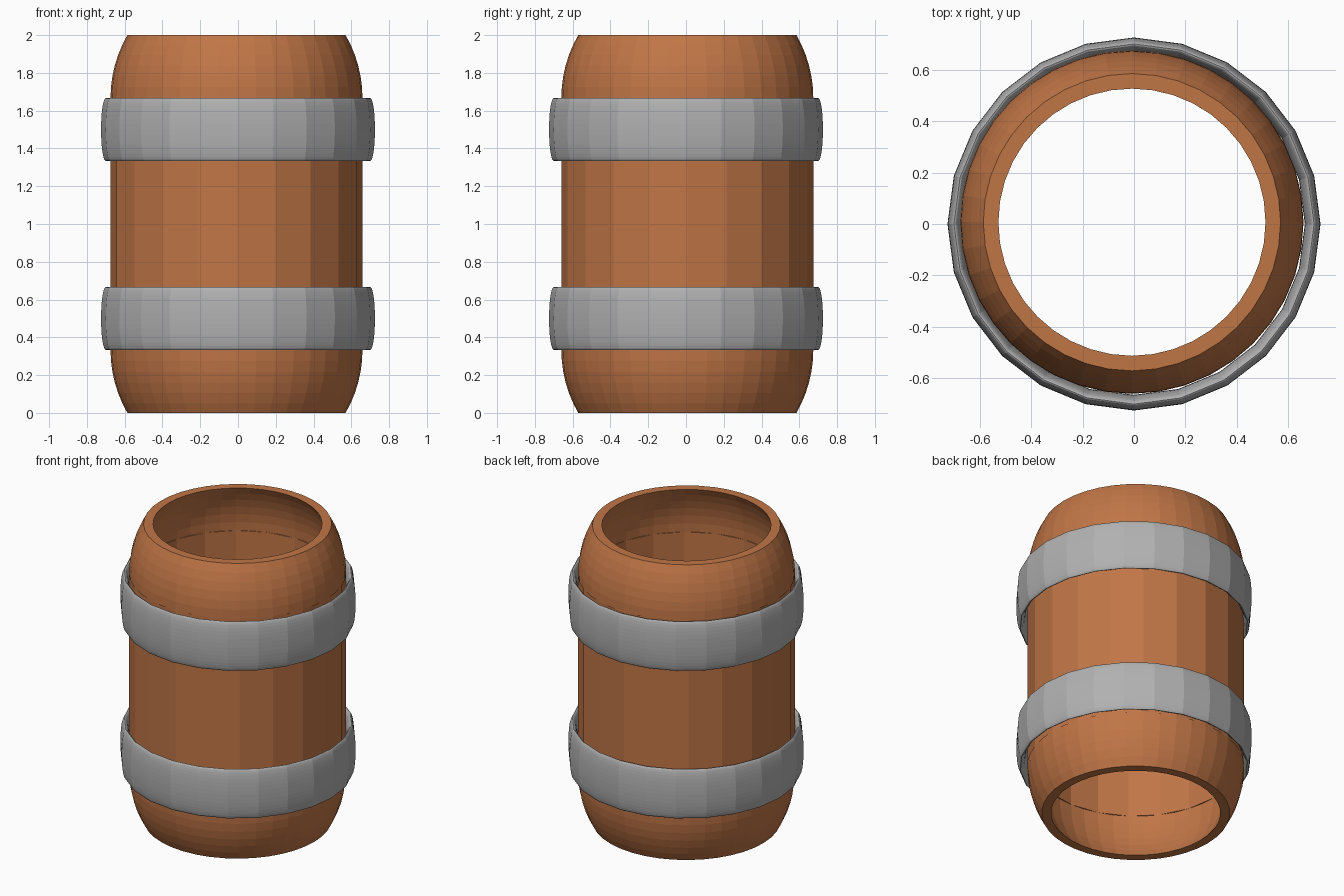
import bpy, bmesh
from math import sin, cos, asin, pi, radians

if "Cube" in bpy.data.objects:
    bpy.data.objects.remove(bpy.data.objects["Cube"])


def material(name, color):
    m = bpy.data.materials.new(name)
    m.diffuse_color = (*color, 1)
    m.use_nodes = True
    m.node_tree.nodes["Principled BSDF"].inputs["Base Color"].default_value = m.diffuse_color
    return m


wood = material("wood", (0.53, 0.18, 0.062))
metal = material("metal", (0.44, 0.44, 0.44))


def revolve(name, profile, sides, mat, centre=(0, 0)):
    """Spin a closed (radius, z) profile around the z axis."""
    bm = bmesh.new()
    rings = []
    for i in range(sides):
        a = 2 * pi * i / sides
        rings.append([bm.verts.new((r * cos(a), r * sin(a), z)) for r, z in profile])
    n = len(profile)
    for i in range(sides):
        p, q = rings[i], rings[(i + 1) % sides]
        for j in range(n):
            k = (j + 1) % n
            bm.faces.new((p[j], q[j], q[k], p[k]))
    bmesh.ops.recalc_face_normals(bm, faces=bm.faces)
    me = bpy.data.meshes.new(name)
    bm.to_mesh(me)
    bm.free()
    me.materials.append(mat)
    ob = bpy.data.objects.new(name, me)
    ob.location = (*centre, 0)
    bpy.context.collection.objects.link(ob)


R_OUT, R_IN, H = 0.667, 0.617, 1 / 3
AXIS = (-0.008, 0.007)
STEPS = 6


def arc(radius):
    """Quarter profile of a sphere, from its equator up to height H."""
    top = asin(H / radius)
    return [(radius * cos(top * i / STEPS), radius * sin(top * i / STEPS))
            for i in range(STEPS + 1)]


# Straight middle wall
revolve("barrel_wall", [(R_OUT, H), (R_OUT, 2 - H), (R_IN, 2 - H), (R_IN, H)],
        20, wood, AXIS)

# Rounded shoulders at both open ends
shoulder = arc(R_OUT) + arc(R_IN)[::-1]
revolve("top_shoulder", [(r, 2 - H + z) for r, z in shoulder], 40, wood, AXIS)
revolve("bottom_shoulder", [(r, H - z) for r, z in shoulder], 40, wood, AXIS)

# Metal hoops with a tall elliptical section, a little fuller on the inside
for name, zc in (("lower_hoop", 0.5), ("upper_hoop", 1.5)):
    section = []
    for t in range(0, 360, 10):
        c = cos(radians(t))
        section.append((0.70 + (0.025 if c > 0 else 0.036) * c,
                        zc + H / 2 * sin(radians(t))))
    revolve(name, section, 24, metal)
